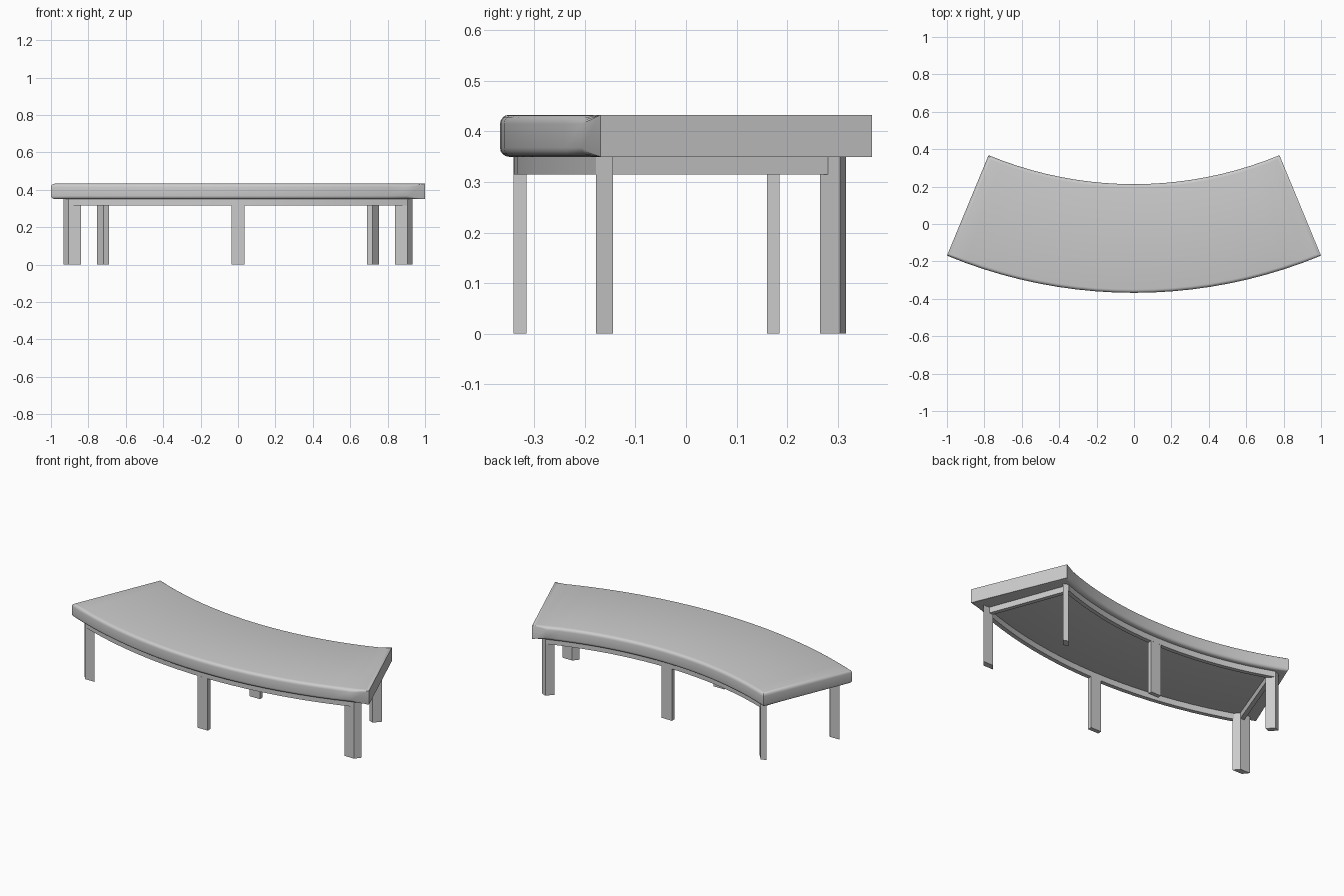
import bpy, bmesh, math

if "Cube" in bpy.data.objects:
    bpy.data.objects.remove(bpy.data.objects["Cube"])

CY = 2.245          # y of the common arc centre
N = 20              # arc segments


def finish(name, bm, smooth=False):
    bmesh.ops.recalc_face_normals(bm, faces=bm.faces)
    me = bpy.data.meshes.new(name)
    bm.to_mesh(me)
    bm.free()
    ob = bpy.data.objects.new(name, me)
    bpy.context.collection.objects.link(ob)
    if smooth:
        bpy.ops.object.select_all(action='DESELECT')
        ob.select_set(True)
        bpy.context.view_layer.objects.active = ob
        bpy.ops.object.shade_smooth_by_angle(angle=math.radians(35))
    return ob


def arc(r, deg):
    angles = [math.radians(deg * (2 * i / N - 1)) for i in range(N + 1)]
    return [(r * math.sin(a), CY - r * math.cos(a)) for a in angles]


def loop(r_in, r_out, deg_in, deg_out):
    return arc(r_out, deg_out) + arc(r_in, deg_in)[::-1]


def prism(name, pts, z0, z1):
    bm = bmesh.new()
    lo = bm.faces.new([bm.verts.new((x, y, z0)) for x, y in pts])
    up = bmesh.ops.extrude_face_region(bm, geom=[lo], use_keep_orig=True)['geom']
    bmesh.ops.translate(bm, vec=(0, 0, z1 - z0),
                        verts=[v for v in up if isinstance(v, bmesh.types.BMVert)])
    return finish(name, bm)


# Seat: curved slab with rounded top and bottom rims
bm = bmesh.new()
rows = [[bm.verts.new((x, y, z)) for x, y in arc(r, 22.5)]
        for r, z in ((2.613, 0.35), (2.613, 0.433), (2.032, 0.433), (2.032, 0.35))]
for a, b in zip(rows, rows[1:] + rows[:1]):
    for i in range(N):
        bm.faces.new((a[i], a[i + 1], b[i + 1], b[i]))
for i in (0, N):
    bm.faces.new([r[i] for r in rows])
bm.normal_update()
rim = [e for e in bm.edges
       if abs(e.verts[0].co.z - e.verts[1].co.z) < 1e-5
       and e.calc_face_angle() > 1.0]
bmesh.ops.bevel(bm, geom=rim, offset=0.018, segments=4, profile=0.5, affect='EDGES')
finish("seat", bm, True)

# Apron: hollow curved frame below the seat
bm = bmesh.new()
outer = loop(2.06, 2.586, 20.5, 20.5)
inner = loop(2.085, 2.561, 19.8, 19.93)
r = [[bm.verts.new((x, y, z)) for x, y in pts]
     for pts, z in ((outer, 0.315), (outer, 0.352), (inner, 0.352), (inner, 0.315))]
n = len(outer)
for a, b in zip(r, r[1:] + r[:1]):
    for i in range(n):
        j = (i + 1) % n
        bm.faces.new((a[i], a[j], b[j], b[i]))
finish("apron", bm, True)

# Middle legs
for name, y in (("front_middle_leg", -0.341), ("back_middle_leg", 0.16)):
    prism(name, [(-0.035, y), (0.035, y), (0.035, y + 0.025), (-0.035, y + 0.025)], 0, 0.316)

# Corner legs: slanted four-sided posts, mirrored left and right
corners = {
    "front": [(0.84, -0.178), (0.905, -0.178), (0.932, -0.144), (0.867, -0.144)],
    "back": [(0.72, 0.265), (0.755, 0.305), (0.725, 0.317), (0.69, 0.277)],
}
for part, pts in corners.items():
    for side, s in (("right", 1), ("left", -1)):
        prism(f"{part}_{side}_leg", [(s * x, y) for x, y in pts], 0, 0.351)
